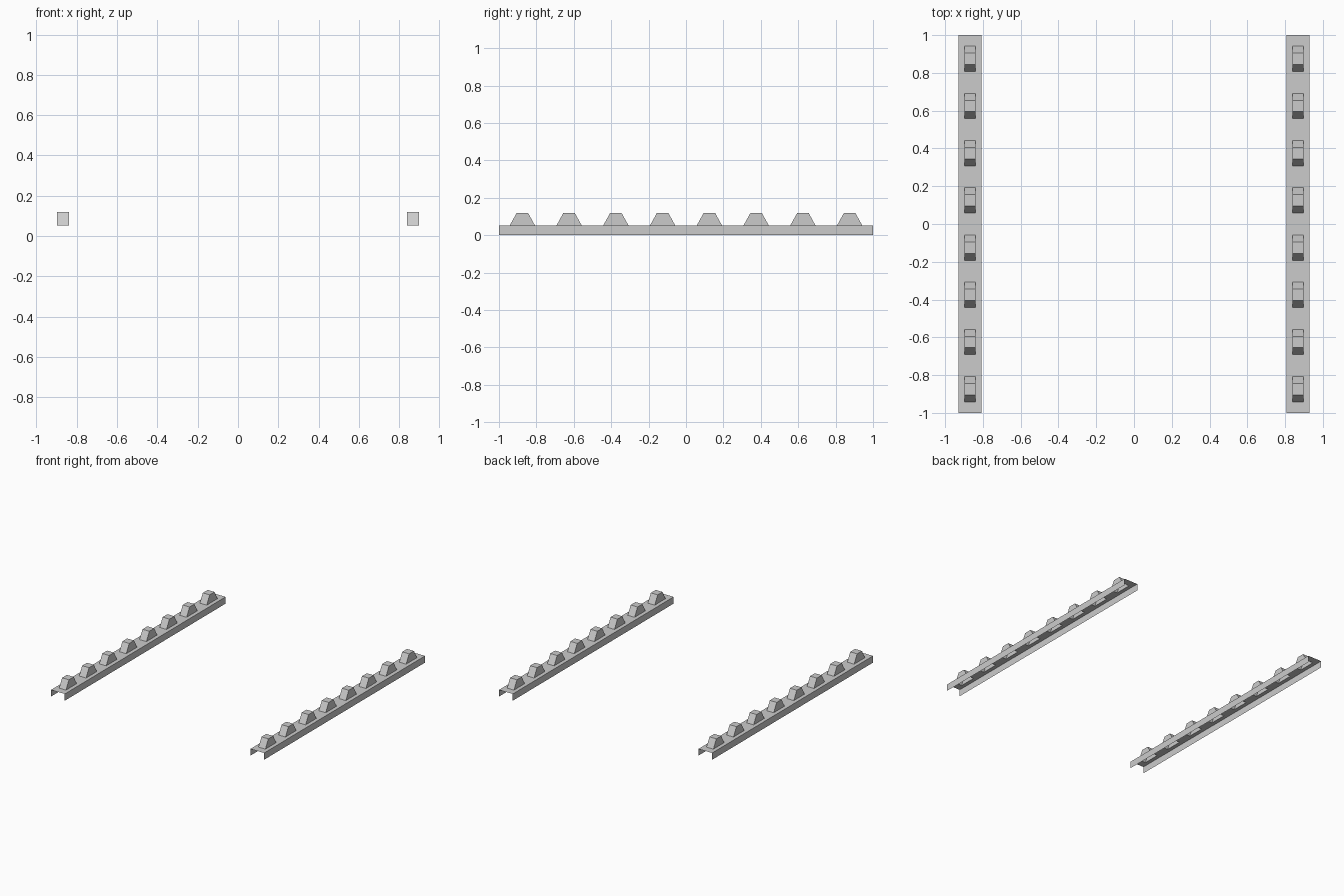
import bpy
import bmesh

cube = bpy.data.objects.get("Cube")
if cube:
    bpy.data.objects.remove(cube, do_unlink=True)

RAIL_X, HALF_RAIL, HALF_TOOTH = 0.868, 0.06, 0.03
DECK_Z, TOP_Z = 0.053, 0.12
HALF_BASE, HALF_TOP = 0.067, 0.03
centres = [-0.875 + 0.25 * i for i in range(8)]

steel = bpy.data.materials.new("light grey steel")
steel.use_nodes = True
grey = (0.6, 0.6, 0.6, 1)
steel.diffuse_color = grey
steel.node_tree.nodes["Principled BSDF"].inputs["Base Color"].default_value = grey


def finish(bm, name, location):
    """Turn a bmesh into a named steel object."""
    mesh = bpy.data.meshes.new(name)
    bm.to_mesh(mesh)
    bm.free()
    mesh.materials.append(steel)
    obj = bpy.data.objects.new(name, mesh)
    obj.location = location
    bpy.context.collection.objects.link(obj)
    return obj


def build_rail(name, x):
    """Thin inverted channel, open at both ends, with a slot under each tooth."""
    profile = [(-HALF_RAIL, 0), (-HALF_RAIL, DECK_Z), (-HALF_TOOTH, DECK_Z),
               (HALF_TOOTH, DECK_Z), (HALF_RAIL, DECK_Z), (HALF_RAIL, 0)]
    stations = [-1] + [c + s * HALF_BASE for c in centres for s in (-1, 1)] + [1]
    bm = bmesh.new()
    rows = [[bm.verts.new((px, y, pz)) for px, pz in profile] for y in stations]
    for j, (a, b) in enumerate(zip(rows, rows[1:])):
        for i in range(len(profile) - 1):
            slot = i == 2 and j % 2 == 1
            if not slot:
                bm.faces.new((a[i], a[i + 1], b[i + 1], b[i]))
    finish(bm, name, (x, 0, 0))


def build_tooth(name, x, y):
    """Hollow trapezoid tooth, open underneath."""
    outline = [(-HALF_BASE, DECK_Z), (-HALF_TOP, TOP_Z),
               (HALF_TOP, TOP_Z), (HALF_BASE, DECK_Z)]
    bm = bmesh.new()
    left, right = [[bm.verts.new((s * HALF_TOOTH, py, pz)) for py, pz in outline]
                   for s in (-1, 1)]
    bm.faces.new(left[::-1])
    bm.faces.new(right)
    for i in range(3):
        bm.faces.new((left[i], left[i + 1], right[i + 1], right[i]))
    # Turn every face outward from the middle of the tooth
    middle = sum((v.co for v in bm.verts), left[0].co * 0) / len(bm.verts)
    for face in bm.faces:
        face.normal_update()
        if face.normal.dot(face.calc_center_median() - middle) < 0:
            face.normal_flip()
    finish(bm, name, (x, y, 0))


for side, sign in (("left", 1), ("right", -1)):
    build_rail(side + "_rail", sign * RAIL_X)
    for n, y in enumerate(centres, 1):
        build_tooth(f"{side}_tooth_{n}", sign * RAIL_X, y)

# Face the rail sheets outward
for obj in bpy.context.collection.objects:
    if obj.name.endswith("_rail"):
        mesh = obj.data
        if max(mesh.polygons, key=lambda p: p.center.z).normal.z < 0:
            mesh.flip_normals()
